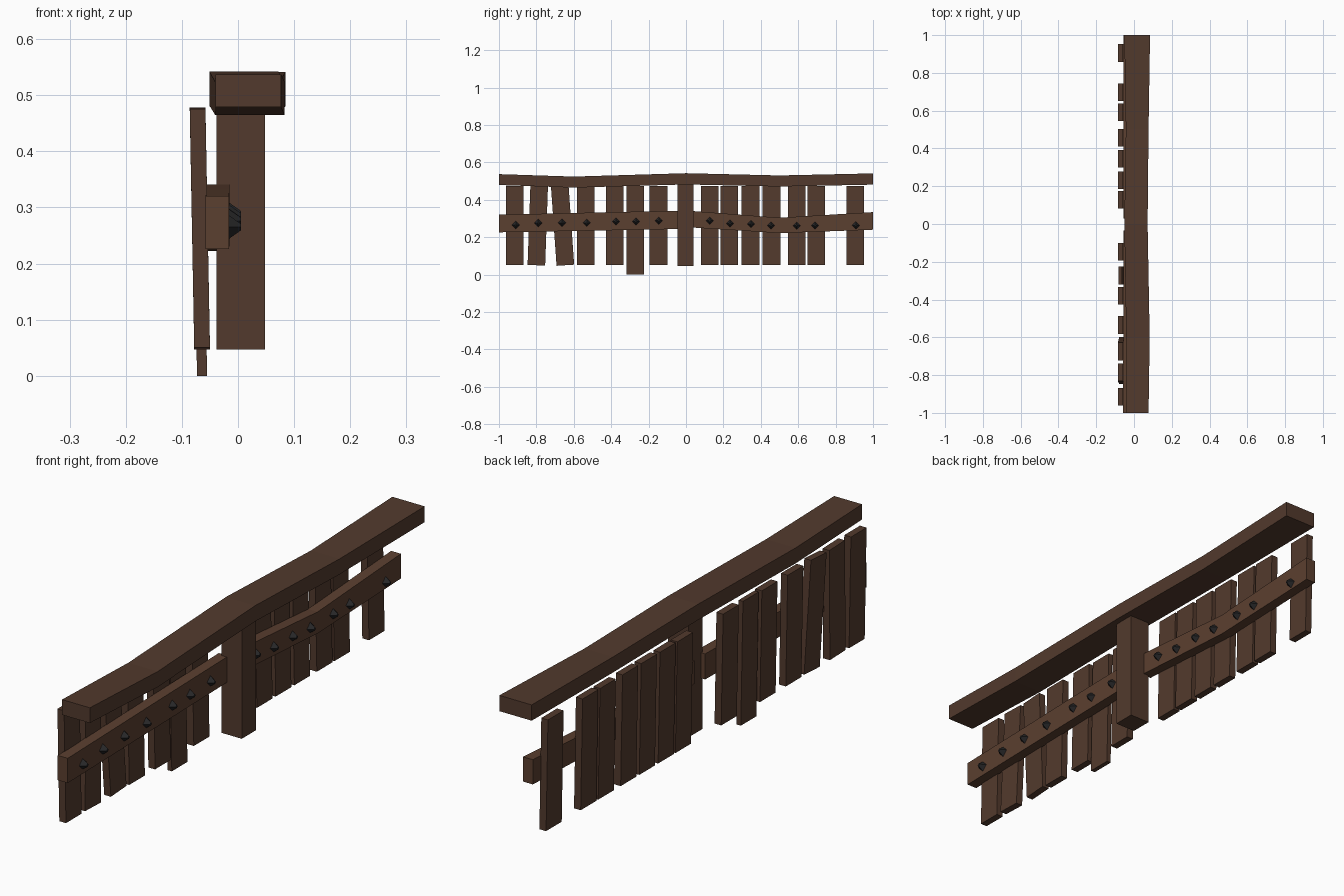
import bpy, bmesh, math
from mathutils import Matrix

if "Cube" in bpy.data.objects:
    bpy.data.objects.remove(bpy.data.objects["Cube"])


def material(name, rgb):
    m = bpy.data.materials.new(name)
    m.diffuse_color = (*rgb, 1)
    m.use_nodes = True
    m.node_tree.nodes["Principled BSDF"].inputs["Base Color"].default_value = m.diffuse_color
    return m


WOOD = material("dark_wood", (0.085, 0.042, 0.026))
RAIL = material("rail_wood", (0.105, 0.05, 0.029))
IRON = material("iron", (0.02, 0.02, 0.021))


def finish(bm, name, mat):
    bmesh.ops.recalc_face_normals(bm, faces=bm.faces)
    me = bpy.data.meshes.new(name)
    bm.to_mesh(me)
    bm.free()
    me.materials.append(mat)
    ob = bpy.data.objects.new(name, me)
    bpy.context.collection.objects.link(ob)
    return ob


def loft(name, rings, mat):
    """Skin a list of four-cornered rings and cap both ends."""
    bm = bmesh.new()
    vs = [[bm.verts.new(p) for p in r] for r in rings]
    for a, b in zip(vs, vs[1:]):
        for i in range(4):
            j = (i + 1) % 4
            bm.faces.new((a[i], a[j], b[j], b[i]))
    bm.faces.new(vs[0])
    bm.faces.new(vs[-1])
    return finish(bm, name, mat)


def beam(name, stations, mat):
    """Beam along y; each station is y, x0, x1, z0, z1."""
    loft(name, [[(x0, y, z0), (x1, y, z0), (x1, y, z1), (x0, y, z1)]
                for y, x0, x1, z0, z1 in stations], mat)


# Sagging top rail
beam("top_rail", [(-1, -0.04, 0.077, 0.479, 0.537),
                  (-0.6, -0.041, 0.083, 0.465, 0.524),
                  (0, -0.051, 0.072, 0.482, 0.542),
                  (0.5, -0.043, 0.077, 0.471, 0.53),
                  (1, -0.051, 0.085, 0.481, 0.541)], WOOD)

# Centre post
beam("centre_post", [(-0.046, -0.038, 0.048, 0.047, 0.485),
                     (0.04, -0.038, 0.048, 0.047, 0.485)], WOOD)

# Lower rails either side of the post
left = [(-1, -0.058, -0.016, 0.226, 0.32),
        (-0.4, -0.056, -0.015, 0.237, 0.334),
        (-0.035, -0.056, -0.015, 0.244, 0.341)]
right = [(0.03, -0.056, -0.015, 0.252, 0.34),
         (0.5, -0.056, -0.015, 0.222, 0.304),
         (1, -0.056, -0.015, 0.24, 0.334)]
beam("lower_rail_left", left, RAIL)
beam("lower_rail_right", right, RAIL)

# Planks: centre y at the bottom, centre y at the top
planks = [(-0.915, -0.915), (-0.80, -0.785), (-0.645, -0.675), (-0.535, -0.535),
          (-0.38, -0.38), (-0.272, -0.272), (-0.147, -0.147), (0.128, 0.128),
          (0.232, 0.232), (0.345, 0.345), (0.457, 0.457), (0.592, 0.592),
          (0.697, 0.697), (0.905, 0.905)]
for n, (yb, yt) in enumerate(planks):
    low = n == 5
    zb = 0.0 if low else 0.05
    xb, xt, t = (-0.073, -0.082, 0.018) if low else (-0.078, -0.086, 0.028)
    dz = (yb - yt) * 0.1
    rings = []
    for x, y, z in ((xb, yb, zb), (xt, yt, 0.475)):
        a, b = y - 0.047, y + 0.047
        rings.append([(x, a, z - dz), (x + t, a, z - dz),
                      (x + t, b, z + dz), (x, b, z + dz)])
    loft(f"plank_{n + 1}", rings, WOOD)

# Blunt pyramid nail heads on the lower rails
nails = [(-0.91, 0.265), (-0.79, 0.276), (-0.663, 0.277), (-0.53, 0.277),
         (-0.375, 0.284), (-0.268, 0.284), (-0.145, 0.288), (0.127, 0.288),
         (0.235, 0.273), (0.348, 0.271), (0.455, 0.262), (0.592, 0.262),
         (0.69, 0.262), (0.908, 0.263)]
for n, (y, z) in enumerate(nails):
    bm = bmesh.new()
    bmesh.ops.create_cone(bm, cap_ends=True, segments=4, radius1=0.023,
                          radius2=0.006, depth=0.024)
    rot = Matrix.Rotation(math.pi / 2, 4, 'Y')
    bmesh.ops.transform(bm, matrix=Matrix.Translation((-0.007, y, z)) @ rot,
                        verts=bm.verts)
    finish(bm, f"nail_{n + 1}", IRON)
